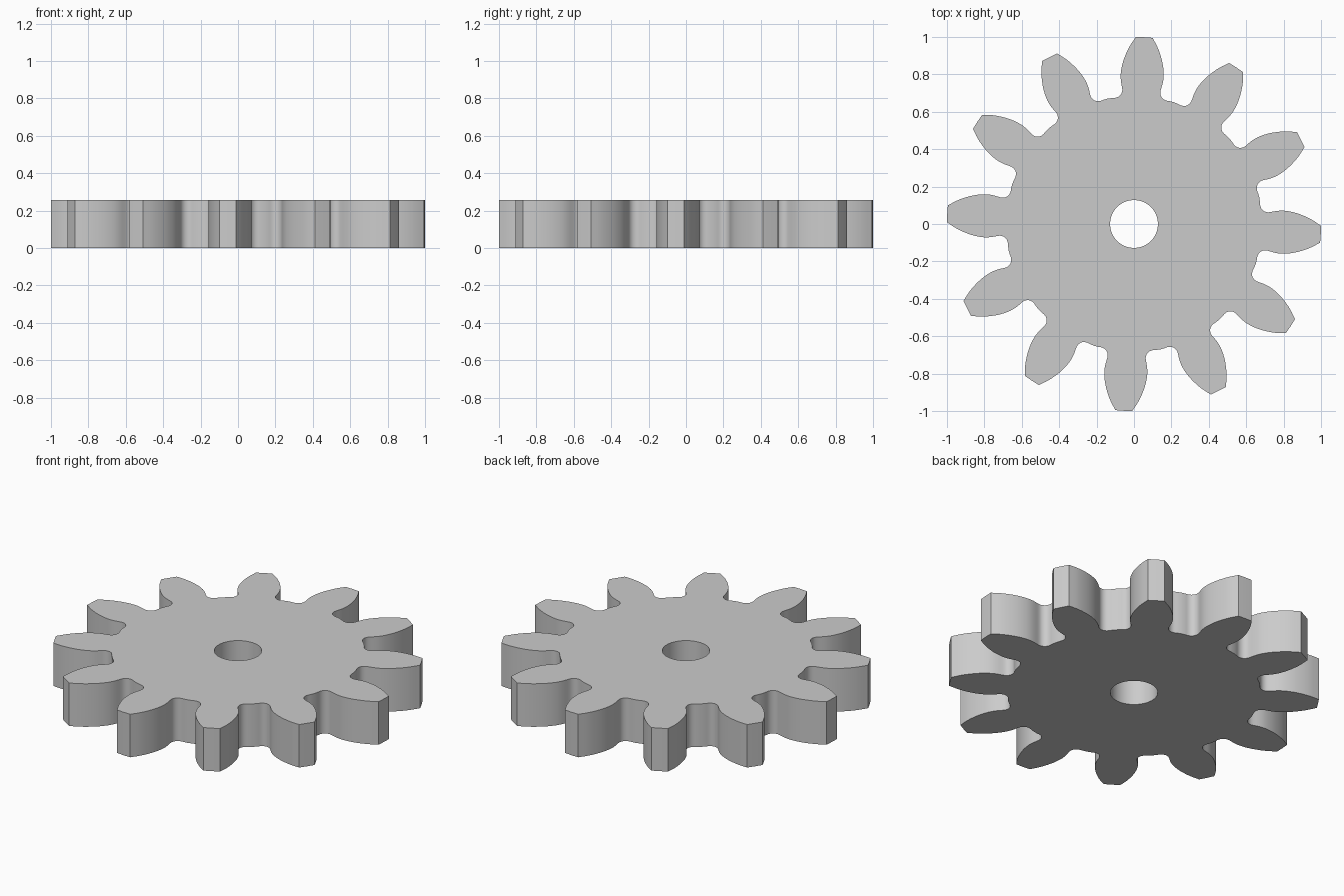
import bpy, bmesh
from math import radians, sin, cos, hypot, atan2
from mathutils import Vector

if "Cube" in bpy.data.objects:
    bpy.data.objects.remove(bpy.data.objects["Cube"])

TEETH = 12
PITCH = radians(360 / TEETH)
OFFSET = radians(-3.15)      # angle of the first tooth's centre line
HEIGHT = 0.256
BORE = 0.128
BORE_STEPS = 4               # bore segments per tooth

# Half tooth flank, (distance along the tooth, half width), tip to root
FLANK = [(0.999, 0.045), (0.95, 0.074), (0.90, 0.095), (0.85, 0.109),
         (0.80, 0.115), (0.76, 0.112), (0.715, 0.102), (0.692, 0.106),
         (0.677, 0.118), (0.669, 0.134), (0.666, 0.155)]
ROOT = 0.685


def smooth_points(pts, steps):
    """Catmull-Rom curve through the points"""
    p = [Vector(q) for q in pts]
    p = [2 * p[0] - p[1]] + p + [2 * p[-1] - p[-2]]
    out = []
    for i in range(1, len(p) - 2):
        a, b, c, d = p[i - 1:i + 3]
        for s in range(steps):
            t = s / steps
            out.append(0.5 * (2 * b + (c - a) * t + (2 * a - 5 * b + 4 * c - d) * t * t
                              + (3 * b - a - 3 * c + d) * t ** 3))
    return out + [p[-2]]


# One tooth sector in polar form, from root middle to root middle
half = [(hypot(*q), atan2(q[1], q[0])) for q in smooth_points(FLANK, 3)]
half.append((ROOT, PITCH / 2))
sector = [(r, -a) for r, a in reversed(half)] + [(1.0, 0)] + half
bore = [(BORE, -PITCH / 2 + PITCH * i / BORE_STEPS) for i in range(BORE_STEPS + 1)]

bm = bmesh.new()


def add_row(row, turn, z):
    return [bm.verts.new((r * cos(a + turn), r * sin(a + turn), z)) for r, a in row]


for k in range(TEETH):
    turn = OFFSET + k * PITCH
    out0, out1 = add_row(sector, turn, 0), add_row(sector, turn, HEIGHT)
    in0, in1 = add_row(bore, turn, 0), add_row(bore, turn, HEIGHT)
    # top and bottom faces
    bm.faces.new(out1 + in1[::-1])
    bm.faces.new(in0 + out0[::-1])
    # tooth walls and bore wall
    for i in range(len(out0) - 1):
        bm.faces.new((out0[i], out0[i + 1], out1[i + 1], out1[i]))
    for i in range(BORE_STEPS):
        bm.faces.new((in0[i + 1], in0[i], in1[i], in1[i + 1]))

bmesh.ops.remove_doubles(bm, verts=bm.verts, dist=1e-5)
mesh = bpy.data.meshes.new("gear_wheel")
bm.to_mesh(mesh)
bm.free()

gear = bpy.data.objects.new("gear_wheel", mesh)
bpy.context.collection.objects.link(gear)
bpy.context.view_layer.objects.active = gear
gear.select_set(True)
bpy.ops.object.shade_smooth_by_angle(angle=radians(30))
